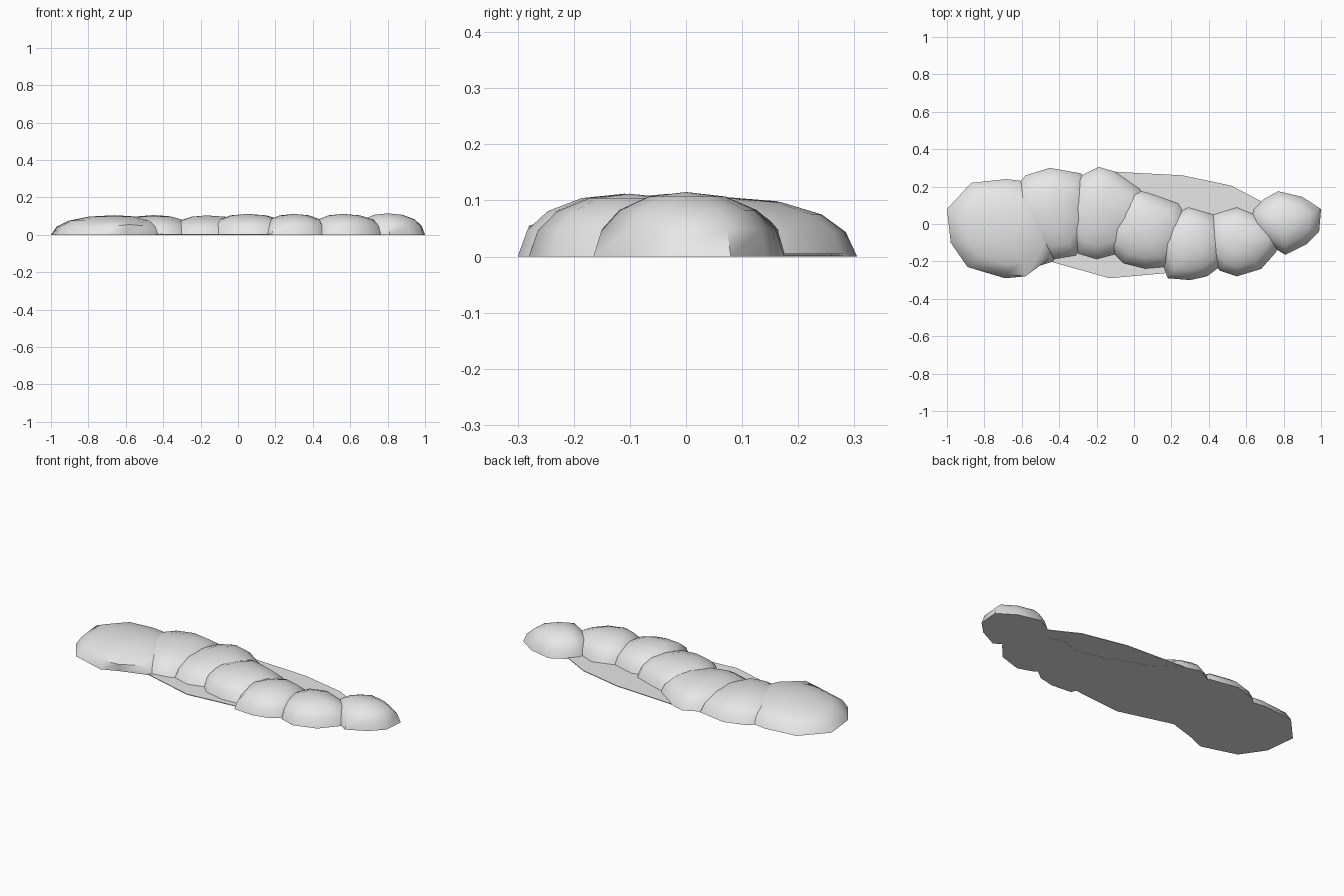
import bpy
import bmesh
from math import radians
from mathutils import Vector

cube = bpy.data.objects.get("Cube")
if cube:
    bpy.data.objects.remove(cube)

stone = bpy.data.materials.new("pale grey stone")
stone.use_nodes = True
stone.diffuse_color = (0.8, 0.8, 0.8, 1)
stone.node_tree.nodes["Principled BSDF"].inputs["Base Color"].default_value = (0.8, 0.8, 0.8, 1)

# Dome section: share of the outline, share of the height
SECTION = [(1, 0), (0.91, 0.42), (0.72, 0.72), (0.4, 0.93)]


def finish(name, bm):
    bmesh.ops.recalc_face_normals(bm, faces=bm.faces)
    mesh = bpy.data.meshes.new(name)
    bm.to_mesh(mesh)
    bm.free()
    mesh.materials.append(stone)
    obj = bpy.data.objects.new(name, mesh)
    bpy.context.collection.objects.link(obj)
    bpy.ops.object.select_all(action='DESELECT')
    obj.select_set(True)
    bpy.context.view_layer.objects.active = obj
    bpy.ops.object.shade_smooth_by_angle(angle=radians(55))
    return obj


def mound(name, peak, outline, undercut=None):
    """Closed low dome over an outline; one rim corner may overhang."""
    top = Vector(peak)
    bm = bmesh.new()
    rings = []
    for share, rise in SECTION:
        ring = []
        for x, y in outline:
            p = Vector((x, y, 0))
            q = top.lerp(p, share)
            q.z = top.z * rise
            ring.append(bm.verts.new(q))
        rings.append(ring)
    if undercut is not None:
        foot, lip = rings[0][undercut], rings[1][undercut]
        lip.co.xy = foot.co.xy
        lip.co.z = 0.055
        foot.co = foot.co.lerp(Vector((top.x, top.y, 0)), 0.12)
    apex = bm.verts.new(top)
    count = len(outline)
    for i in range(count):
        j = (i + 1) % count
        for low, high in zip(rings, rings[1:]):
            bm.faces.new((low[i], low[j], high[j], high[i]))
        bm.faces.new((rings[-1][i], rings[-1][j], apex))
    bm.faces.new(rings[0])
    return finish(name, bm)


# Row of overlapping mounds, from the large end to the small end
mound("large_end_mound", (-0.66, -0.02, 0.105),
      [(-1, 0.08), (-0.98, -0.1), (-0.89, -0.23), (-0.69, -0.29), (-0.58, -0.28),
       (-0.43, -0.2), (-0.36, -0.02), (-0.42, 0.14), (-0.6, 0.23), (-0.68, 0.24),
       (-0.87, 0.22)], undercut=4)
mound("second_mound", (-0.45, 0.07, 0.106),
      [(-0.65, 0.18), (-0.67, 0.05), (-0.6, -0.1), (-0.43, -0.19), (-0.31, -0.17),
       (-0.22, 0), (-0.23, 0.15), (-0.28, 0.27), (-0.45, 0.3), (-0.58, 0.26)])
mound("third_mound", (-0.17, 0.08, 0.104),
      [(-0.37, 0.1), (-0.36, -0.06), (-0.3, -0.16), (-0.2, -0.19), (-0.05, -0.15),
       (0.08, -0.02), (0.09, 0.1), (0.03, 0.19), (-0.1, 0.28), (-0.19, 0.305),
       (-0.3, 0.25)])
mound("fourth_mound", (0.05, -0.03, 0.112),
      [(-0.17, -0.02), (-0.14, -0.13), (-0.06, -0.21), (0.06, -0.24), (0.18, -0.23),
       (0.28, -0.12), (0.3, 0), (0.24, 0.11), (0.1, 0.16), (-0.01, 0.19), (-0.1, 0.12)])
mound("fifth_mound", (0.3, -0.11, 0.112),
      [(0.11, -0.1), (0.15, -0.21), (0.18, -0.29), (0.3, -0.3), (0.39, -0.28),
       (0.47, -0.22), (0.5, -0.08), (0.43, 0.05), (0.29, 0.09), (0.17, 0.03)])
mound("sixth_mound", (0.56, -0.1, 0.112),
      [(0.37, -0.08), (0.41, -0.19), (0.46, -0.25), (0.55, -0.28), (0.68, -0.24),
       (0.76, -0.15), (0.79, -0.06), (0.7, 0.03), (0.55, 0.09), (0.42, 0.05)])
mound("small_end_mound", (0.8, 0, 0.115),
      [(0.62, 0), (0.7, -0.1), (0.81, -0.165), (0.92, -0.11), (0.99, -0.04),
       (1, 0.08), (0.9, 0.145), (0.77, 0.175), (0.69, 0.13), (0.64, 0.08)])

# Flat ground slab under the row
bm = bmesh.new()
slab = [(-0.75, 0), (-0.45, -0.2), (-0.13, -0.29), (0.2, -0.26), (0.5, -0.2), (0.75, -0.03),
        (0.72, 0.1), (0.52, 0.205), (0.26, 0.26), (-0.12, 0.28), (-0.45, 0.22)]
face = bm.faces.new([bm.verts.new((x, y, 0.001)) for x, y in slab])
raised = bmesh.ops.extrude_face_region(bm, geom=[face])
for v in raised["geom"]:
    if isinstance(v, bmesh.types.BMVert):
        v.co.z = 0.005
finish("ground_slab", bm)
